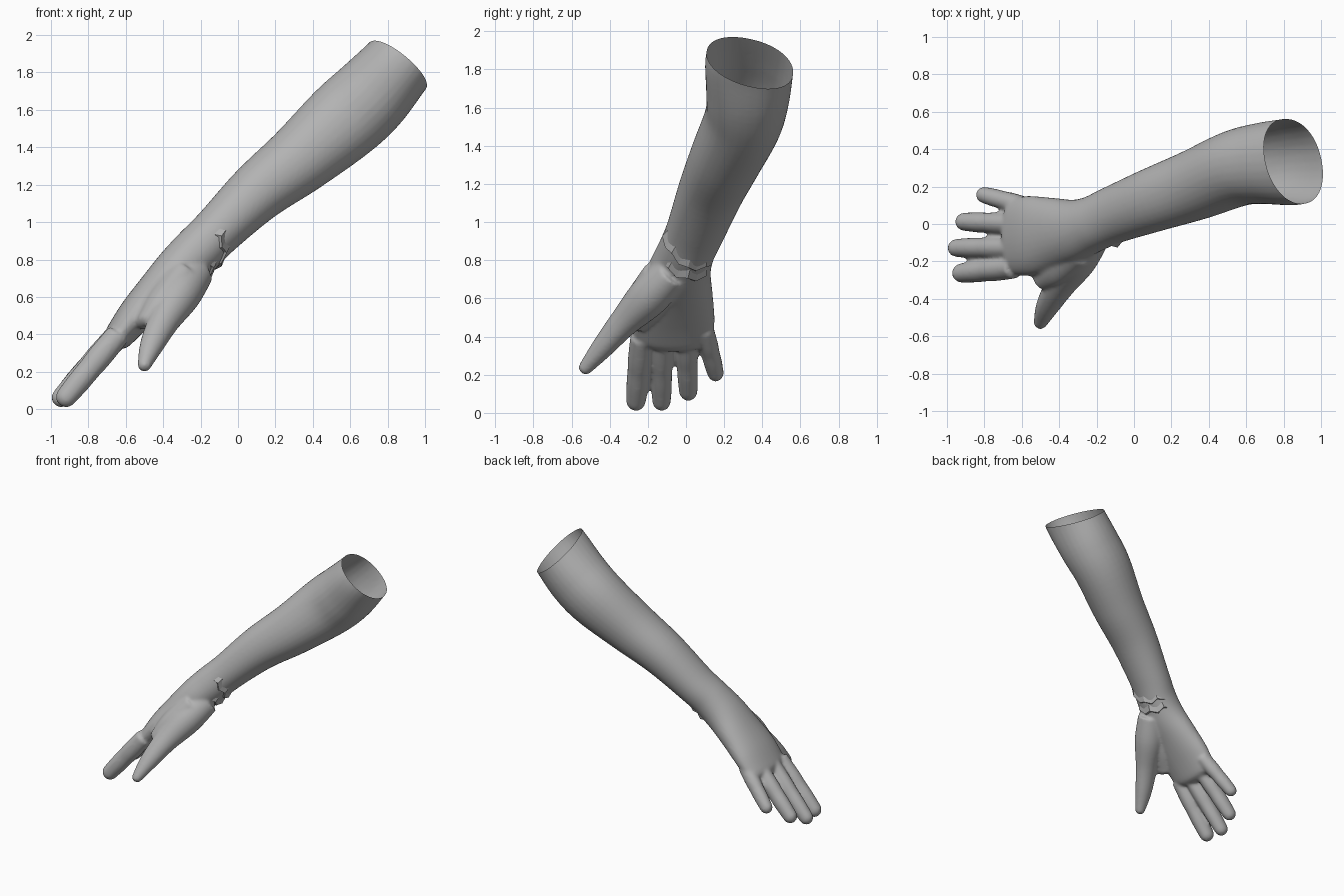
import bpy, bmesh, math
from mathutils import Vector

if "Cube" in bpy.data.objects:
    bpy.data.objects.remove(bpy.data.objects["Cube"], do_unlink=True)

skin = bpy.data.materials.new("plain grey")
skin.use_nodes = True
GREY = (0.45, 0.45, 0.45, 1.0)
skin.diffuse_color = GREY
skin.node_tree.nodes["Principled BSDF"].inputs["Base Color"].default_value = GREY


def make_object(name, bm):
    mesh = bpy.data.meshes.new(name)
    bm.to_mesh(mesh)
    bm.free()
    mesh.materials.append(skin)
    obj = bpy.data.objects.new(name, mesh)
    bpy.context.scene.collection.objects.link(obj)
    return obj


def frame(d):
    """Palm-side and sideways axes across a limb running along d."""
    y = Vector((0, 1, 0))
    b = (y - d * y.dot(d)).normalized()
    return b.cross(d).normalized(), b


def spline(keys, steps=6):
    """Smooth interpolation through sections (x, y, z, thickness, width)."""
    k = [keys[0]] + keys + [keys[-1]]
    out = []
    for i in range(1, len(k) - 2):
        for s in range(steps):
            t = s / steps
            out.append([0.5 * (2 * q + (r - p) * t + (2 * p - 5 * q + 4 * r - w) * t * t
                               + (3 * q - p - 3 * r + w) * t ** 3)
                        for p, q, r, w in zip(*k[i - 1:i + 3])])
    return out + [list(keys[-1])]


def loft(bm, keys, power=1.0, sides=32):
    """Tube through the sections, with a rounded tip at the first one."""
    secs = spline(keys)
    pts = [Vector(s[:3]) for s in secs]
    rows = []
    for i, s in enumerate(secs):
        d = (pts[min(i + 1, len(pts) - 1)] - pts[max(i - 1, 0)]).normalized()
        if i == 0:
            for deg in (82, 62, 42, 21):
                f = math.radians(deg)
                rows.append((pts[0] - d * s[3] * math.sin(f), d,
                             s[3] * math.cos(f), s[4] * math.cos(f)))
        rows.append((pts[i], d, s[3], s[4]))
    rings = []
    for c, d, ra, rb in rows:
        a, b = frame(d)
        ring = []
        for j in range(sides):
            t = 2 * math.pi * j / sides
            ca, sa = math.cos(t), math.sin(t)
            ring.append(bm.verts.new(
                c + a * ra * math.copysign(abs(ca) ** power, ca)
                + b * rb * math.copysign(abs(sa) ** power, sa)))
        rings.append(ring)
    for r0, r1 in zip(rings, rings[1:]):
        for j in range(sides):
            n = (j + 1) % sides
            bm.faces.new((r0[j], r0[n], r1[n], r1[j]))
    bm.faces.new(rings[0][::-1])
    bm.faces.new(rings[-1])


bm = bmesh.new()

# Palm, wrist and forearm, from the knuckles up to just past the open end
loft(bm, [
    (-0.630, -0.065, 0.400, 0.080, 0.210),
    (-0.545, -0.062, 0.505, 0.097, 0.213),
    (-0.440, -0.050, 0.618, 0.112, 0.192),
    (-0.322, -0.035, 0.738, 0.130, 0.167),
    (-0.220, 0.000, 0.842, 0.135, 0.150),
    (-0.107, 0.050, 0.955, 0.136, 0.154),
    (0.105, 0.130, 1.160, 0.160, 0.172),
    (0.330, 0.210, 1.337, 0.188, 0.189),
    (0.555, 0.300, 1.533, 0.218, 0.205),
    (0.705, 0.325, 1.670, 0.217, 0.220),
    (0.853, 0.335, 1.835, 0.196, 0.235),
    (0.913, 0.363, 1.905, 0.192, 0.238),
], power=0.95)

# Four fingers: tip, base, radius
fingers = [
    ((-0.918, -0.262, 0.066), (-0.640, -0.232, 0.400), 0.060),
    ((-0.945, -0.128, 0.062), (-0.640, -0.128, 0.410), 0.056),
    ((-0.905, 0.012, 0.115), (-0.630, 0.000, 0.415), 0.056),
    ((-0.800, 0.155, 0.210), (-0.580, 0.095, 0.440), 0.050),
]
for tip, base, r in fingers:
    tip, base = Vector(tip), Vector(base)
    keys = []
    for t, k in ((0, 0.88), (0.25, 0.97), (0.45, 0.98), (0.65, 1.04), (1, 1.0)):
        p = tip.lerp(base, t)
        keys.append((p.x, p.y, p.z, r * k * 1.07, r * k))
    loft(bm, keys, sides=20)

# Thumb and the fleshy mound at its root
loft(bm, [
    (-0.500, -0.525, 0.238, 0.038, 0.038),
    (-0.462, -0.440, 0.340, 0.064, 0.058),
    (-0.395, -0.325, 0.475, 0.085, 0.078),
    (-0.310, -0.190, 0.615, 0.112, 0.108),
    (-0.230, -0.070, 0.740, 0.105, 0.095),
], sides=24)

# Web of skin between thumb and forefinger
loft(bm, [
    (-0.500, -0.275, 0.475, 0.045, 0.080),
    (-0.420, -0.215, 0.570, 0.080, 0.115),
    (-0.300, -0.110, 0.710, 0.100, 0.125),
], sides=24)
bmesh.ops.recalc_face_normals(bm, faces=bm.faces)
arm = make_object("arm_and_hand", bm)

# Fuse the lofts into one soft skin
remesh = arm.modifiers.new("fuse", 'REMESH')
remesh.mode = 'VOXEL'
remesh.voxel_size = 0.011
soften = arm.modifiers.new("soften", 'SMOOTH')
soften.factor = 0.5
soften.iterations = 7
bpy.context.view_layer.update()
graph = bpy.context.evaluated_depsgraph_get()
fused = bpy.data.meshes.new_from_object(arm.evaluated_get(graph))
arm.modifiers.clear()

# Slice the top away so the forearm is an open sleeve
bm = bmesh.new()
bm.from_mesh(fused)
bmesh.ops.bisect_plane(bm, geom=bm.verts[:] + bm.edges[:] + bm.faces[:],
                       plane_co=(0.853, 0.335, 1.835), plane_no=(0.61, 0.28, 0.74),
                       clear_outer=True)
for f in bm.faces:
    f.smooth = True
    f.material_index = 0
bm.to_mesh(arm.data)
bm.free()
bpy.data.meshes.remove(fused)

# Ragged folds of skin round the palm side of the wrist
axis = Vector((0.65, 0.28, 0.70)).normalized()
pa, pb = frame(axis)


def wrist_fold(name, centre, start, end, count, rise, slant):
    fold = bmesh.new()
    rows = []
    for i in range(count + 1):
        t = math.radians(start + (end - start) * i / count)
        out = pa * 0.136 * math.cos(t) + pb * 0.150 * math.sin(t)
        zig = 0.014 if i % 2 else -0.012
        mid = Vector(centre) + axis * (zig + slant * max(0, -math.sin(t)))
        lift = 0.92 if i in (0, count) else 1 + rise * (1.0 if i % 2 else 0.5)
        rows.append([fold.verts.new(p) for p in (
            mid + out * 0.92 + axis * 0.05,
            mid + out * lift - axis * 0.015,
            mid + out * 0.92 - axis * 0.030)])
    for r0, r1 in zip(rows, rows[1:]):
        for j in range(2):
            fold.faces.new((r0[j], r1[j], r1[j + 1], r0[j + 1]))
    bmesh.ops.recalc_face_normals(fold, faces=fold.faces)
    return make_object(name, fold)


wrist_fold("upper_wrist_fold", (-0.195, 0.005, 0.865), -95, 80, 9, 0.09, 0.08)
wrist_fold("lower_wrist_fold", (-0.245, -0.010, 0.810), -55, 70, 6, 0.09, 0.03)
